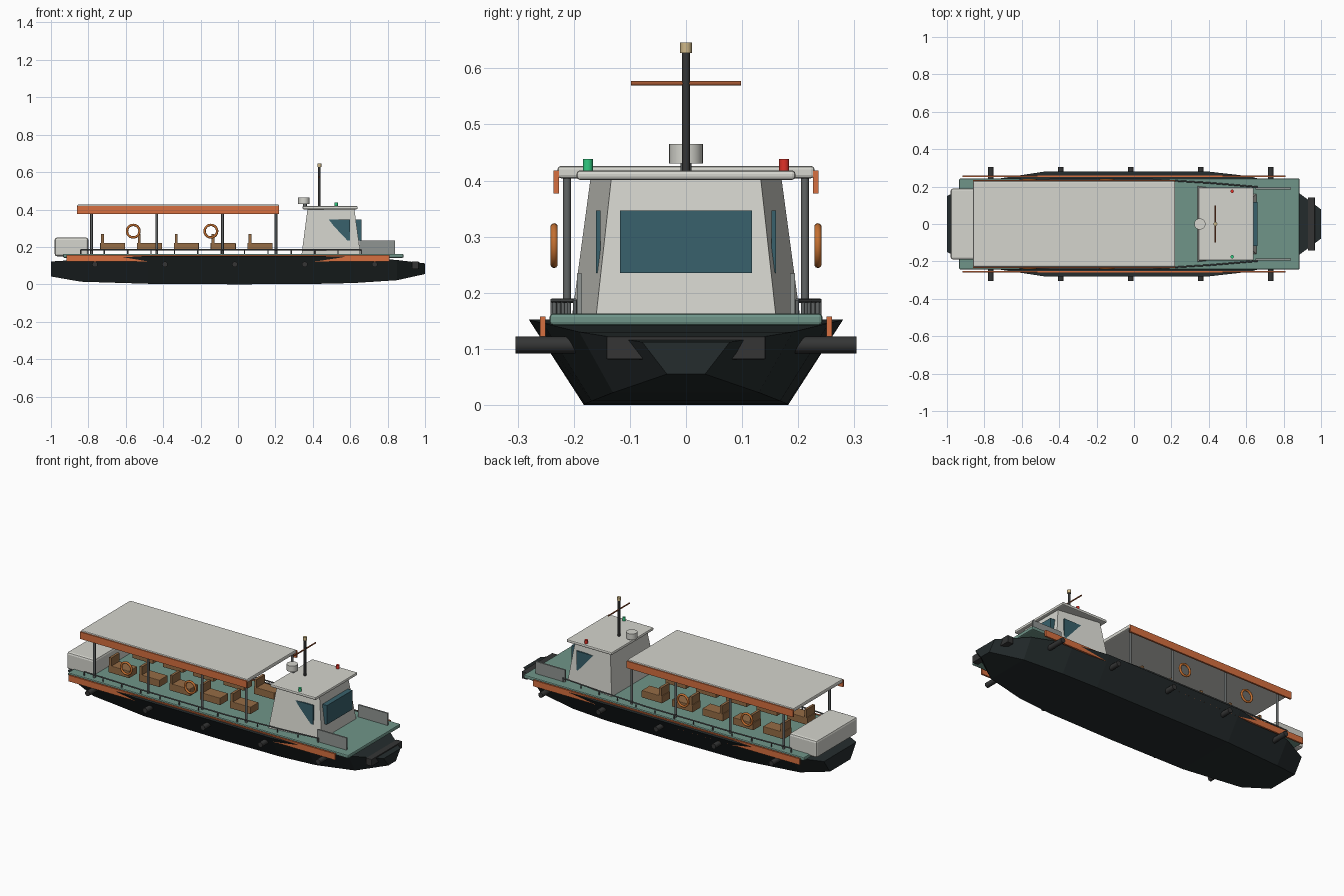
import bpy, bmesh, math
from mathutils import Vector

if "Cube" in bpy.data.objects:
    bpy.data.objects.remove(bpy.data.objects["Cube"])


def material(name, rgb):
    m = bpy.data.materials.new(name)
    m.diffuse_color = (*rgb, 1)
    m.use_nodes = True
    m.node_tree.nodes["Principled BSDF"].inputs["Base Color"].default_value = m.diffuse_color
    return m


DARK = material("hull_dark", (0.018, 0.025, 0.026))
RUBBER = material("rubber", (0.035, 0.036, 0.036))
TEAL = material("deck_teal", (0.16, 0.30, 0.25))
ORANGE = material("orange", (0.68, 0.16, 0.05))
WHITE = material("off_white", (0.66, 0.66, 0.61))
STEEL = material("steel", (0.12, 0.13, 0.13))
PLATE = material("plate_grey", (0.28, 0.30, 0.29))
WOOD = material("wood", (0.30, 0.15, 0.06))
BUOY = material("buoy_orange", (0.55, 0.16, 0.03))
GLASS = material("glass", (0.04, 0.12, 0.15))
RUST = material("rust", (0.35, 0.09, 0.03))
LAMP = material("lamp", (0.62, 0.48, 0.25))
RED = material("red", (0.75, 0.03, 0.02))
GREEN = material("green", (0.03, 0.6, 0.22))


def mesh_object(name, bm, mat):
    bmesh.ops.recalc_face_normals(bm, faces=bm.faces)
    me = bpy.data.meshes.new(name)
    bm.to_mesh(me)
    bm.free()
    ob = bpy.data.objects.new(name, me)
    bpy.context.collection.objects.link(ob)
    me.materials.append(mat)
    return ob


def box(name, x, y, z, mat, bevel=0):
    """Box from (min, max) ranges."""
    bm = bmesh.new()
    bmesh.ops.create_cube(bm, size=1)
    for v in bm.verts:
        v.co = [(a + b) / 2 + c * (b - a) for (a, b), c in zip((x, y, z), v.co)]
    ob = mesh_object(name, bm, mat)
    if bevel:
        mod = ob.modifiers.new("bevel", 'BEVEL')
        mod.width, mod.segments = bevel, 2
    return ob


def rod(name, a, b, r, mat, sides=12):
    """Cylinder between two points."""
    a, b = Vector(a), Vector(b)
    bm = bmesh.new()
    bmesh.ops.create_cone(bm, cap_ends=True, segments=sides, radius1=r, radius2=r,
                          depth=(b - a).length)
    q = Vector((0, 0, 1)).rotation_difference(b - a)
    for v in bm.verts:
        v.co = q @ v.co + (a + b) / 2
    for f in bm.faces:
        f.smooth = len(f.verts) == 4
    for e in bm.edges:
        e.smooth = all(f.smooth for f in e.link_faces)
    return mesh_object(name, bm, mat)


def loft(name, rings, mat):
    """Closed skin through equal-length rings with end caps."""
    bm = bmesh.new()
    vs = [[bm.verts.new(p) for p in ring] for ring in rings]
    n = len(vs[0])
    for r0, r1 in zip(vs, vs[1:]):
        for i in range(n):
            j = (i + 1) % n
            bm.faces.new((r0[i], r0[j], r1[j], r1[i]))
    bm.faces.new(vs[0])
    bm.faces.new(vs[-1])
    return mesh_object(name, bm, mat)


# Hull stations: x, half width at top, half width at bottom, top z, bottom z
stations = [(-1, .15, .095, .122, .042), (-.84, .225, .145, .132, .014),
            (-.48, .28, .18, .152, .003), (0, .28, .182, .152, 0),
            (.40, .28, .18, .152, .002), (.62, .255, .168, .146, .007),
            (.85, .19, .13, .13, .022), (1, .078, .034, .112, .055)]
loft("hull", [[(x, -t, zt), (x, -b, zb), (x, b, zb), (x, t, zt)]
              for x, t, b, zt, zb in stations], DARK)

# Deck, bow fender, stern housing
box("deck", (-.935, .885), (-.243, .243), (.142, .163), TEAL, .006)
box("bow_fender", (.93, .967), (-.142, .142), (.081, .122), RUBBER, .003)
box("stern_housing", (-.98, -.80), (-.19, .19), (.15, .25), WHITE, .012)

# Canopy roof and wheelhouse
box("canopy_roof", (-.86, .22), (-.229, .229), (.404, .426), WHITE, .006)
base = [(.34, -.203, .16), (.655, -.16, .16), (.655, .16, .16), (.34, .203, .16)]
top = [(.372, -.17, .405), (.622, -.133, .405), (.622, .133, .405), (.372, .17, .405)]
loft("wheelhouse", [base, top], WHITE)
box("wheelhouse_roof", (.345, .64), (-.195, .195), (.401, .418), WHITE, .006)
box("front_window", (.615, .66), (-.118, .118), (.235, .347), GLASS)

# Mast, crossbar, lamp and radar
rod("mast", (.435, 0, .415), (.435, 0, .63), .007, RUBBER)
rod("mast_lamp", (.435, 0, .627), (.435, 0, .646), .0105, LAMP)
rod("crossbar", (.435, -.098, .573), (.435, .098, .573), .004, RUST)
rod("radar", (.352, 0, .43), (.352, 0, .465), .03, WHITE, 24)
rod("radar_foot", (.358, 0, .41), (.358, 0, .432), .01, STEEL)

rail_path = [(-.84, .225), (-.45, .238), (.1, .238), (.4, .22), (.66, .198)]


def rail_y(x):
    for (x0, y0), (x1, y1) in zip(rail_path, rail_path[1:]):
        if x <= x1:
            return y0 + (y1 - y0) * (x - x0) / (x1 - x0)
    return rail_path[-1][1]


for s, side in ((-1, "right"), (1, "left")):
    def span(a, b):
        return tuple(sorted((s * a, s * b)))

    # Orange rubbing strake and canopy fascia
    box(f"{side}_rub_strake", (-.918, .81), span(.25, .26), (.122, .158), ORANGE)
    box(f"{side}_canopy_fascia", (-.86, .22), span(.226, .236), (.377, .418), ORANGE)

    # Canopy posts
    for x in (-.783, -.435, -.083, .203):
        rod(f"{side}_canopy_post", (x, s * .212, .16), (x, s * .212, .408), .007, STEEL)

    # Side fenders
    for i in range(5):
        x = -.765 + i * .374
        rod(f"{side}_fender", (x, s * .17 if i in (0, 4) else s * .2, .107),
            (x, s * .304, .107), .015, RUBBER)

    # Benches with backrests
    for i in range(5):
        x = -.67 + i * .197
        box(f"{side}_bench_seat", (x - .067, x + .067), span(.072, .148), (.18, .222), WOOD, .003)
        box(f"{side}_bench_back", (x - .062, x - .047), span(.072, .148), (.22, .27), WOOD)

    # Lifebuoys
    for x in (-.56, -.145):
        bpy.ops.mesh.primitive_torus_add(
            location=(x, s * .235, .284), rotation=(math.pi / 2, 0, 0),
            major_radius=.0335, minor_radius=.0065, major_segments=28, minor_segments=10)
        ob = bpy.context.object
        ob.name = f"{side}_lifebuoy"
        ob.data.materials.append(BUOY)
        bpy.ops.object.shade_smooth()

    # Guard rail and stanchions
    for (x0, y0), (x1, y1) in zip(rail_path, rail_path[1:]):
        rod(f"{side}_rail", (x0, s * y0, .186), (x1, s * y1, .186), .004, STEEL, 8)
    for i in range(13):
        x = -.84 + i * .125
        rod(f"{side}_stanchion", (x, s * rail_y(x), .16), (x, s * rail_y(x), .186), .0035, STEEL, 8)

    # Bow bulwark, side window, navigation light
    box(f"{side}_bulwark", (.65, .84), span(.185, .194), (.16, .234), PLATE)
    box(f"{side}_window", (.46, .60), span(.152, .16), (.235, .347), GLASS)
    rod(f"{side}_nav_light", (.525, s * .175, .415), (.525, s * .175, .438), .009,
        GREEN if s < 0 else RED)
